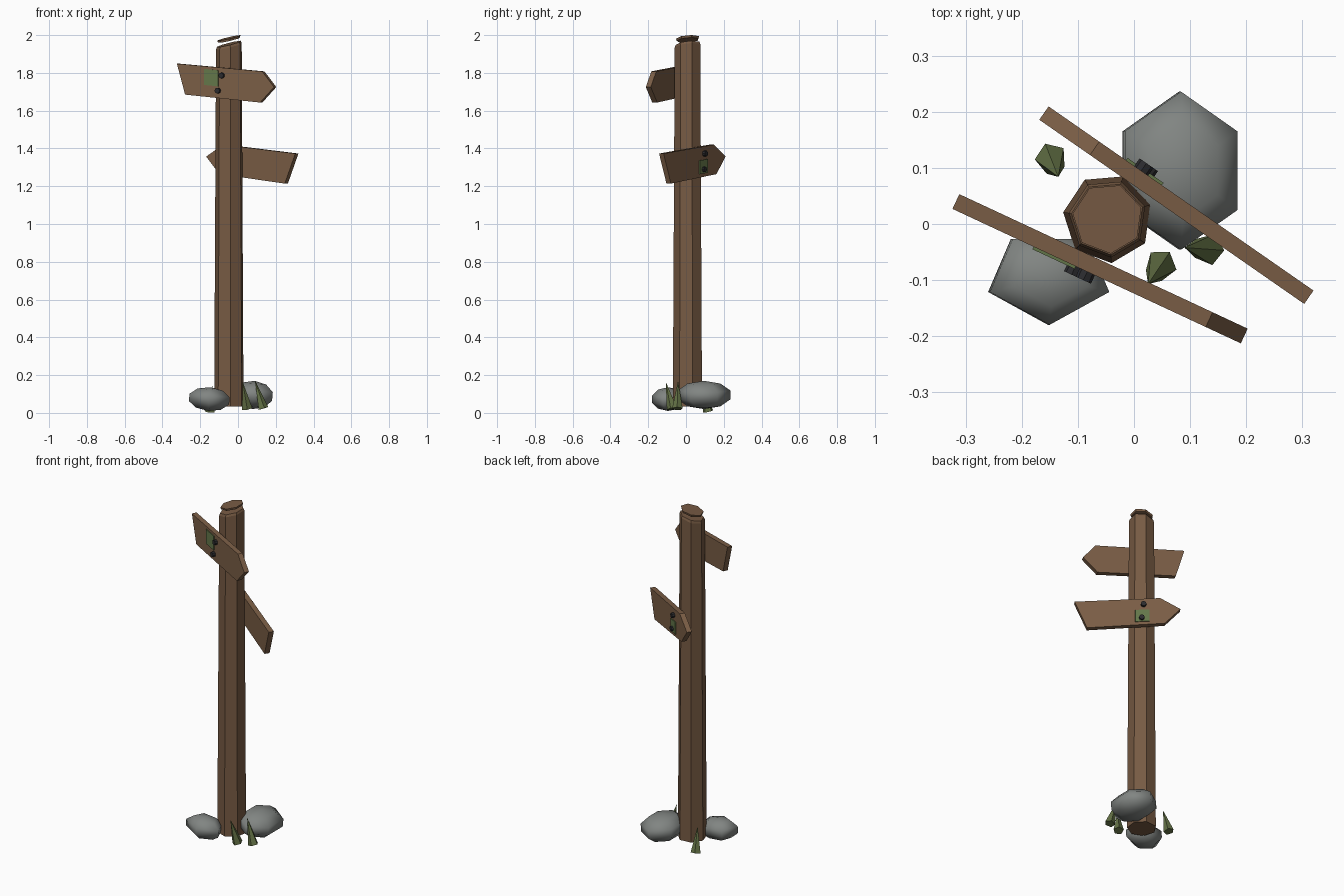
import bpy, bmesh, math
from mathutils import Vector, Matrix

if "Cube" in bpy.data.objects:
    bpy.data.objects.remove(bpy.data.objects["Cube"])


def material(name, rgb):
    m = bpy.data.materials.new(name)
    m.diffuse_color = (*rgb, 1)
    m.use_nodes = True
    m.node_tree.nodes["Principled BSDF"].inputs["Base Color"].default_value = m.diffuse_color
    return m


POST = material("post_brown", (0.185, 0.104, 0.057))
BOARD = material("board_brown", (0.20, 0.114, 0.062))
STONE = material("stone_grey", (0.22, 0.235, 0.225))
MOSS = material("moss_green", (0.13, 0.19, 0.07))
GRASS = material("grass_green", (0.125, 0.165, 0.06))
IRON = material("dark_iron", (0.025, 0.025, 0.028))


def finish(name, bm, mat, smooth=False):
    bmesh.ops.recalc_face_normals(bm, faces=bm.faces)
    me = bpy.data.meshes.new(name)
    bm.to_mesh(me)
    bm.free()
    me.materials.append(mat)
    for p in me.polygons:
        p.use_smooth = smooth
    ob = bpy.data.objects.new(name, me)
    bpy.context.collection.objects.link(ob)
    return ob


def loft(name, rings, mat):
    """Closed solid through rings of equal point count."""
    bm = bmesh.new()
    vs = [[bm.verts.new(p) for p in r] for r in rings]
    n = len(vs[0])
    for a, b in zip(vs, vs[1:]):
        for i in range(n):
            j = (i + 1) % n
            bm.faces.new((a[i], a[j], b[j], b[i]))
    bm.faces.new(vs[0][::-1])
    bm.faces.new(vs[-1])
    return finish(name, bm, mat)


def cone(name, a, b, r1, r2, sides, mat):
    """Cylinder or cone running from point a to point b."""
    a, b = Vector(a), Vector(b)
    bm = bmesh.new()
    bmesh.ops.create_cone(bm, cap_ends=True, segments=sides, radius1=r1, radius2=r2,
                          depth=(b - a).length)
    rot = (b - a).to_track_quat('Z', 'Y').to_matrix().to_4x4()
    bm.transform(Matrix.Translation((a + b) / 2) @ rot)
    return finish(name, bm, mat)


# Seven-sided post with a slanted top, and the loose slanted cap above it
CX, CY = -0.047, 0.01


def heptagon(r, z, slope_x=0.0, slope_y=0.0):
    pts = []
    for i in range(7):
        t = math.radians(-85 + i * 360 / 7)
        dx, dy = r * math.cos(t), r * math.sin(t)
        pts.append((CX + dx, CY + dy, z + slope_x * dx + slope_y * dy))
    return pts


loft("post", [heptagon(0.080, 0.035), heptagon(0.070, 1.94, 0.25, 0.1),
              heptagon(0.065, 1.953, 0.25, 0.1)], POST)
loft("post_cap", [heptagon(0.060, 1.973, 0.23, 0.08), heptagon(0.063, 1.985, 0.23, 0.08)], POST)


# Arrow boards, each with two nails and a thin moss patch on its outer face
def sign(name, origin, deg, side, profile, nails, patch):
    a = math.radians(deg)
    d = Vector((math.cos(a), math.sin(a), 0))
    n = Vector((-d.y, d.x, 0)) * side

    def at(u, z, off):
        p = Vector((*origin, 0)) + d * u + n * off
        p.z = z
        return p

    loft(name + "_board", [[at(u, z, o) for u, z in profile] for o in (-0.0145, 0.0145)], BOARD)
    for i, (u, z) in enumerate(nails):
        cone(f"{name}_nail_{i + 1}", at(u, z, 0.010), at(u, z, 0.031), 0.015, 0.015, 8, IRON)
    u0, z0, w, h, skew = patch
    corners = [(u0 + sx * w / 2, z0 + sz * h / 2 + sx * skew)
               for sx, sz in ((-1, -1), (1, -1), (1, 1), (-1, 1))]
    loft(name + "_moss", [[at(u, z, o) for u, z in corners] for o in (0.0125, 0.0195)], MOSS)


sign("upper_sign", (-0.06, -0.08), -25, -1,
     [(-0.284, 1.849), (-0.236, 1.685), (0.202, 1.643), (0.283, 1.725), (0.214, 1.808)],
     [(-0.019, 1.786), (-0.042, 1.706)], (-0.083, 1.775, 0.083, 0.085, -0.004))
sign("lower_sign", (0.0735, 0.035), -34.8, 1,
     [(0.290, 1.373), (0.222, 1.214), (-0.200, 1.264), (-0.285, 1.357), (-0.175, 1.42)],
     [(-0.084, 1.373), (-0.074, 1.289)], (-0.078, 1.304, 0.078, 0.072, -0.004))


# Smooth low-poly stones at the foot
def rock(name, centre, radii, sides, turn, tilt):
    bm = bmesh.new()
    bmesh.ops.create_uvsphere(bm, u_segments=sides, v_segments=5, radius=1)
    bm.transform(Matrix.Rotation(math.radians(turn), 4, 'Z'))
    bm.transform(Matrix.Translation(centre) @ Matrix.Rotation(math.radians(tilt), 4, 'Y')
                 @ Matrix.Diagonal((*radii, 1)))
    return finish(name, bm, STONE, True)


rock("large_rock", (0.082, 0.095, 0.095), (0.122, 0.148, 0.075), 6, 0, 5)
rock("small_rock", (-0.152, -0.095, 0.073), (0.118, 0.089, 0.063), 5, 180, 5)

# Leaning grass blades
blades = [((0.048, -0.073, 0.023), (0.025, -0.107, 0.165)),
          ((0.133, -0.045, 0.023), (0.090, -0.042, 0.170)),
          ((-0.148, 0.117, 0.007), (-0.135, 0.084, 0.147))]
for i, (base, tip) in enumerate(blades):
    cone(f"grass_blade_{i + 1}", base, tip, 0.029, 0.0, 5, GRASS)
